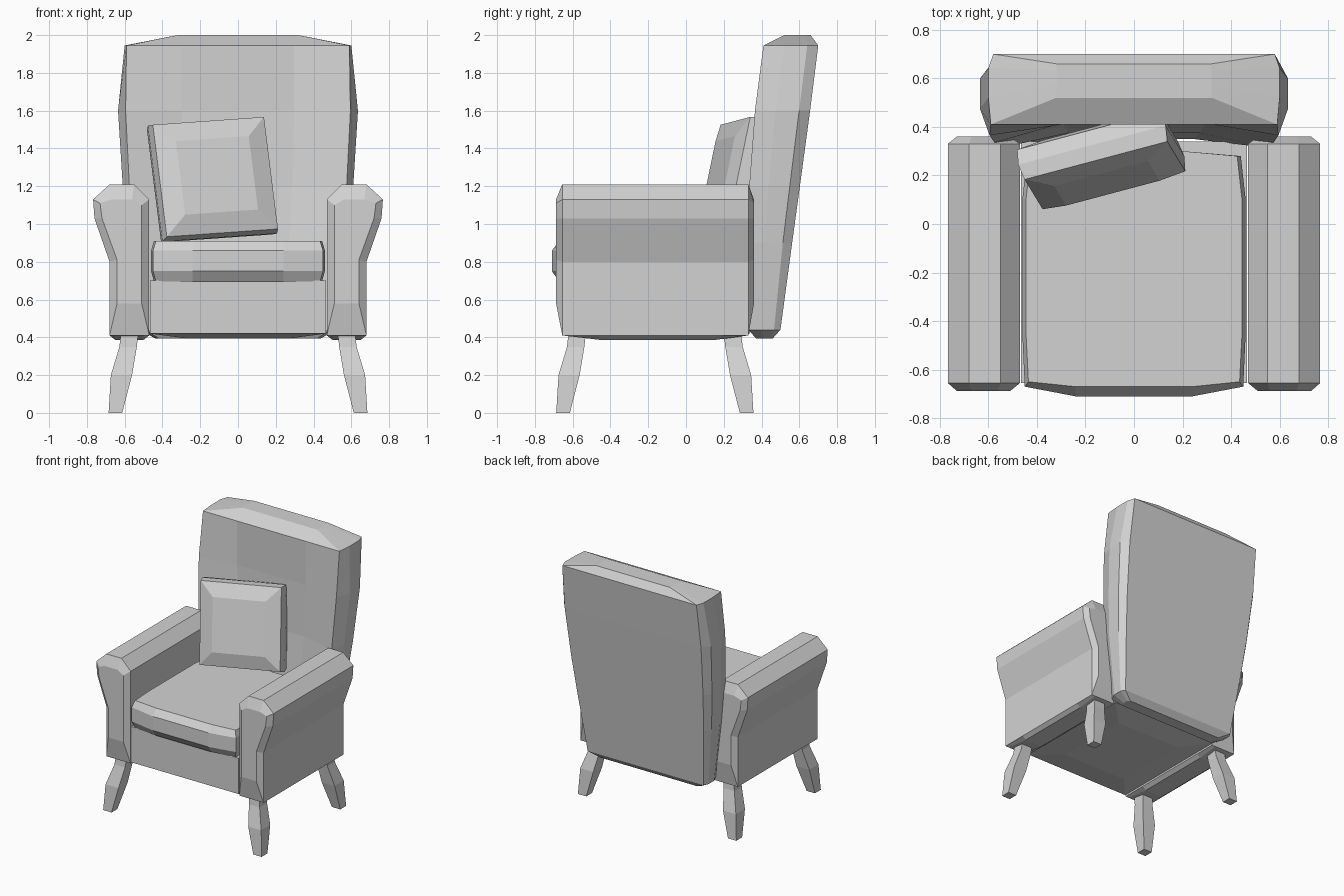
import bpy, bmesh, math
from mathutils import Matrix, Vector

if "Cube" in bpy.data.objects:
    bpy.data.objects.remove(bpy.data.objects["Cube"])

fabric = bpy.data.materials.new("light grey")
fabric.diffuse_color = (0.65, 0.65, 0.65, 1)
fabric.use_nodes = True
fabric.node_tree.nodes["Principled BSDF"].inputs["Base Color"].default_value = fabric.diffuse_color


def loft(name, rings, matrix=None):
    """Skin a stack of equal-length point rings and cap both ends."""
    bm = bmesh.new()
    vs = [[bm.verts.new(p) for p in r] for r in rings]
    n = len(rings[0])
    for a, b in zip(vs, vs[1:]):
        for i in range(n):
            j = (i + 1) % n
            bm.faces.new((a[i], a[j], b[j], b[i]))
    bm.faces.new(vs[0])
    bm.faces.new(vs[-1])
    bmesh.ops.recalc_face_normals(bm, faces=bm.faces)
    if matrix:
        bm.transform(matrix)
        if matrix.determinant() < 0:
            bmesh.ops.reverse_faces(bm, faces=bm.faces)
    me = bpy.data.meshes.new(name)
    bm.to_mesh(me)
    bm.free()
    me.materials.append(fabric)
    ob = bpy.data.objects.new(name, me)
    bpy.context.collection.objects.link(ob)
    return ob


def rect(x, y0, y1, z):
    return [(-x, y0, z), (x, y0, z), (x, y1, z), (-x, y1, z)]


# Seat base with a slightly sagging underside
loft("seat_base", [rect(0.28, -0.45, 0.16, 0.395), rect(0.465, -0.655, 0.34, 0.42),
                   rect(0.465, -0.655, 0.34, 0.70)])


# Seat cushion with a bulging front
def cushion_ring(z, x, front, bulge):
    return [(-x, front, z), (-0.24, front - bulge, z), (0.24, front - bulge, z),
            (x, front, z), (x + 0.01, -0.45, z), (x + 0.01, 0.1, z), (x - 0.01, 0.28, z),
            (0.2, 0.30, z), (-0.2, 0.30, z), (-x + 0.01, 0.28, z),
            (-x - 0.01, 0.1, z), (-x - 0.01, -0.45, z)]


loft("seat_cushion", [cushion_ring(0.695, 0.435, -0.65, 0.02),
                      cushion_ring(0.75, 0.45, -0.67, 0.04),
                      cushion_ring(0.86, 0.45, -0.67, 0.04),
                      cushion_ring(0.91, 0.435, -0.65, 0.02)])

# Rolled arms: one profile lofted front to back, with padded ends
outline = [(0.47, 0.41), (0.47, 1.13), (0.55, 1.21), (0.68, 1.21), (0.767, 1.13),
           (0.76, 1.03), (0.68, 0.80), (0.68, 0.58), (0.68, 0.41), (0.65, 0.41), (0.50, 0.41)]
padding = [(0.51, 0.58), (0.51, 1.10), (0.56, 1.13), (0.67, 1.13), (0.73, 1.11),
           (0.72, 1.03), (0.64, 0.81), (0.64, 0.62), (0.64, 0.58), (0.61, 0.58), (0.54, 0.58)]
sagging = outline[:9] + [(0.65, 0.387), (0.50, 0.387)]
arm = [[(x, y, z) for x, z in prof] for prof, y in (
    (padding, -0.688), (outline, -0.655), (sagging, -0.46),
    (sagging, 0.16), (outline, 0.33), (padding, 0.36))]
for side, s in (("right", 1), ("left", -1)):
    loft(side + "_arm", arm, Matrix.Diagonal((s, 1, 1, 1)))


# Leaning backrest with a hollowed front and rounded sides
def back_ring(z, xf, xm, xb, yf, yb, hollow):
    d = yb - yf
    half = [(xf, yf), (xm, yf + 0.38 * d), (xm, yf + 0.8 * d), (xb, yb)]
    w = xf * 0.5
    pts = [(w, yf + hollow)] + half
    return [(x, y, z) for x, y in pts] + [(-x, y, z) for x, y in reversed(pts)]


loft("backrest", [back_ring(0.395, 0.42, 0.44, 0.42, 0.37, 0.46, 0.0),
                  back_ring(0.44, 0.49, 0.52, 0.50, 0.33, 0.50, 0.02),
                  back_ring(0.90, 0.54, 0.58, 0.545, 0.315, 0.562, 0.06),
                  back_ring(1.20, 0.575, 0.61, 0.57, 0.335, 0.603, 0.07),
                  back_ring(1.60, 0.595, 0.635, 0.59, 0.365, 0.657, 0.05),
                  back_ring(1.945, 0.59, 0.60, 0.58, 0.41, 0.70, 0.0),
                  back_ring(2.0, 0.32, 0.32, 0.32, 0.52, 0.66, 0.0)])


# Loose pillow: square with raised middle panels, turned and tilted
def pillow_ring(h, y):
    return [(-h, y, -h), (h, y, -h), (h, y, h), (-h, y, h)]


turn = (Matrix.Translation((-0.135, 0.262, 1.235)) @ Matrix.Rotation(math.radians(14), 4, 'Z')
        @ Matrix.Rotation(math.radians(-13), 4, 'X') @ Matrix.Rotation(math.radians(-4), 4, 'Y'))
loft("pillow", [pillow_ring(0.20, -0.10), pillow_ring(0.305, -0.065), pillow_ring(0.315, 0.0),
                pillow_ring(0.305, 0.065), pillow_ring(0.20, 0.10)], turn)

# Splayed legs: (height, distance from centre, half width)
leg = [(0.0, 0.649, 0.036), (0.20, 0.617, 0.056), (0.35, 0.582, 0.046), (0.43, 0.573, 0.046)]
rings = [[(c + a * h, -c - 0.002 + b * h, z) for a, b in ((-1, -1), (1, -1), (1, 1), (-1, 1))]
         for z, c, h in leg]
for end, sy, shift in (("front", 1, 0), ("back", -1, -0.33)):
    for side, sx in (("right", 1), ("left", -1)):
        loft(f"{end}_{side}_leg", rings,
             Matrix.Translation((0, shift, 0)) @ Matrix.Diagonal((sx, sy, 1, 1)))
